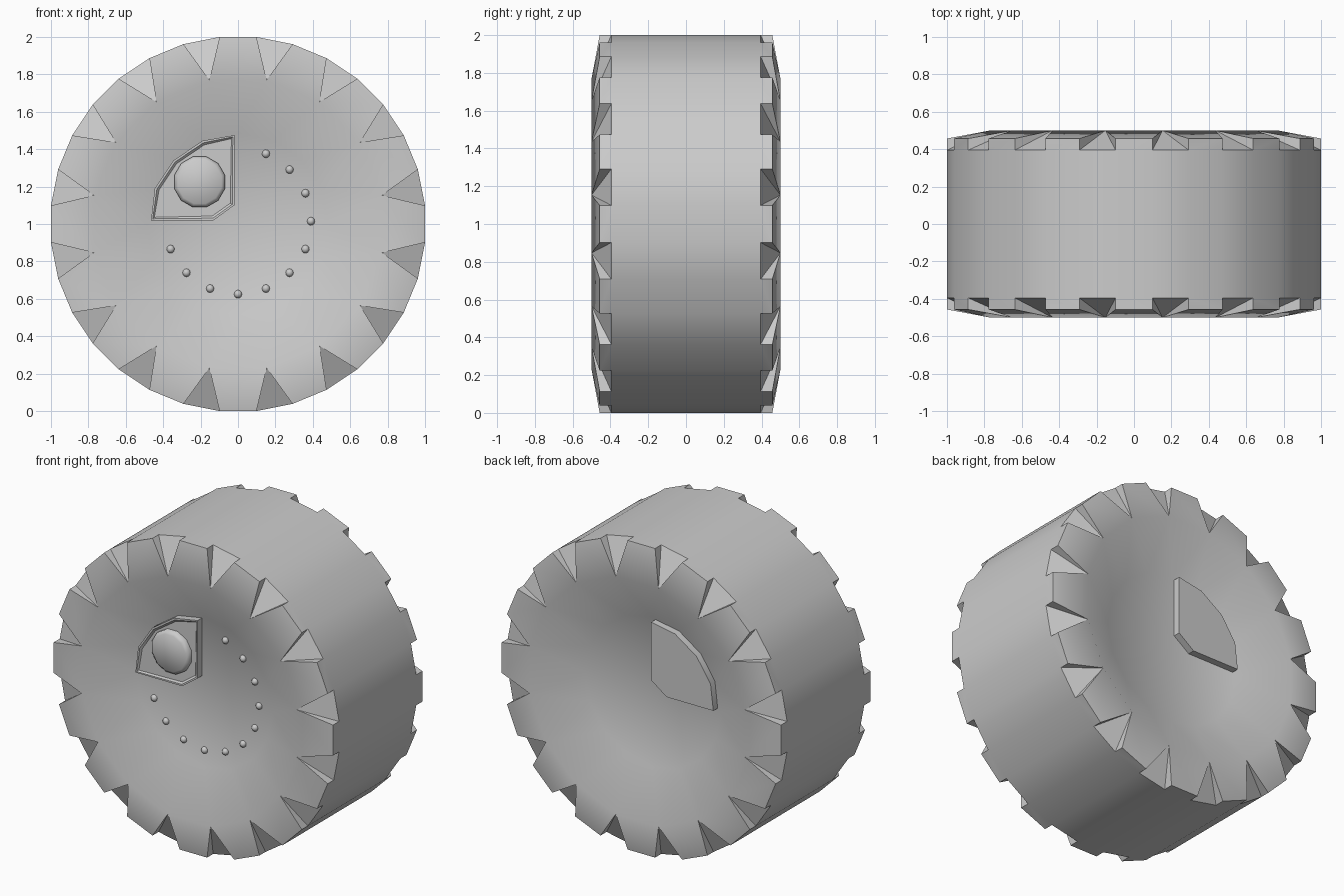
import bpy, bmesh
from math import sin, cos, radians, pi
from mathutils import Matrix, Vector

if "Cube" in bpy.data.objects:
    bpy.data.objects.remove(bpy.data.objects["Cube"])

STEP = radians(22.5)
HUB_Y = 0.34


def polar(r, a, y):
    # angle measured from straight up, around the wheel axis
    return Vector((r * sin(a), y, 1 + r * cos(a)))


def finish(bm, name, angle=35):
    bmesh.ops.recalc_face_normals(bm, faces=bm.faces[:])
    me = bpy.data.meshes.new(name)
    bm.to_mesh(me)
    bm.free()
    ob = bpy.data.objects.new(name, me)
    bpy.context.collection.objects.link(ob)
    bpy.ops.object.select_all(action='DESELECT')
    ob.select_set(True)
    bpy.context.view_layer.objects.active = ob
    bpy.ops.object.shade_smooth_by_angle(angle=radians(angle))
    return ob


# Tyre: tread band, alternating lugs and wedge notches, dished side walls, hub discs
bm = bmesh.new()
treads = []
for s in (-1, 1):
    edge_a = [(i - 0.25) * STEP for i in range(16)]
    edge_b = [(i + 0.25) * STEP for i in range(16)]
    tread = []
    lug = []
    for a, b in zip(edge_a, edge_b):
        tread += [bm.verts.new(polar(1.005, t, s * 0.395)) for t in (a, b)]
        lug += [bm.verts.new(polar(1.005, t, s * 0.457)) for t in (a, b)]
    tip = [bm.verts.new(polar(0.785, (i + 0.5) * STEP, s * 0.5)) for i in range(16)]
    hub = [bm.verts.new(polar(0.485, i * STEP, s * HUB_Y)) for i in range(16)]
    for i in range(16):
        j = (i + 1) % 16
        a, b, c = 2 * i, 2 * i + 1, 2 * j
        bm.faces.new((tip[i - 1], lug[a], lug[b], tip[i]))      # lug face
        bm.faces.new((tread[a], tread[b], lug[b], lug[a]))      # lug top
        bm.faces.new((tread[b], tread[c], tip[i]))              # notch
        bm.faces.new((tread[b], lug[b], tip[i]))                # notch sides
        bm.faces.new((tread[c], lug[c], tip[i]))
        bm.faces.new((tip[i - 1], tip[i], hub[i]))              # side wall
        bm.faces.new((tip[i], hub[i], hub[j]))
    bm.faces.new(hub)
    treads.append(tread)
front, back = treads
for i in range(32):
    j = (i + 1) % 32
    bm.faces.new((front[i], front[j], back[j], back[i]))
finish(bm, "tyre", 40)

# Raised quarter panels on both hub discs
outline = [(-0.02, 1.475), (-0.19, 1.445), (-0.345, 1.34), (-0.445, 1.19),
           (-0.465, 1.02), (-0.13, 1.02), (-0.02, 1.10)]


def panel(name, side, framed):
    bm = bmesh.new()
    low = [bm.verts.new((x, side * (HUB_Y - 0.01), z)) for x, z in outline]
    top = [bm.verts.new((x, side * (HUB_Y + 0.045), z)) for x, z in outline]
    n = len(outline)
    for i in range(n):
        j = (i + 1) % n
        bm.faces.new((low[i], low[j], top[j], top[i]))
    bm.faces.new(low)
    face = bm.faces.new(top)
    bmesh.ops.recalc_face_normals(bm, faces=bm.faces[:])
    if framed:
        for depth in (0.0, -0.01):
            bmesh.ops.inset_region(bm, faces=[face], thickness=0.012, depth=depth)
    return finish(bm, name, 30)


panel("front_panel", -1, True)
panel("back_panel", 1, False)

# Round cap on the front panel
bm = bmesh.new()
rings = [(0.14, -0.365), (0.14, -0.395), (0.12, -0.412)]
loops = [[bm.verts.new((-0.205 + r * sin((k + 0.5) * pi / 6), y,
                        1.225 + r * cos((k + 0.5) * pi / 6)))
          for k in range(12)] for r, y in rings]
for lo, hi in zip(loops, loops[1:]):
    for k in range(12):
        m = (k + 1) % 12
        bm.faces.new((lo[k], lo[m], hi[m], hi[k]))
bm.faces.new(loops[0])
bm.faces.new(loops[-1])
finish(bm, "hub_cap", 60)

# Bolts around the rest of the front disc
bm = bmesh.new()
for k in range(1, 12):
    p = polar(0.39, k * STEP, -HUB_Y) + Vector((0, 0, 0.015))
    bmesh.ops.create_uvsphere(bm, u_segments=10, v_segments=6, radius=0.022,
                              matrix=Matrix.Translation(p))
finish(bm, "bolts", 60)
